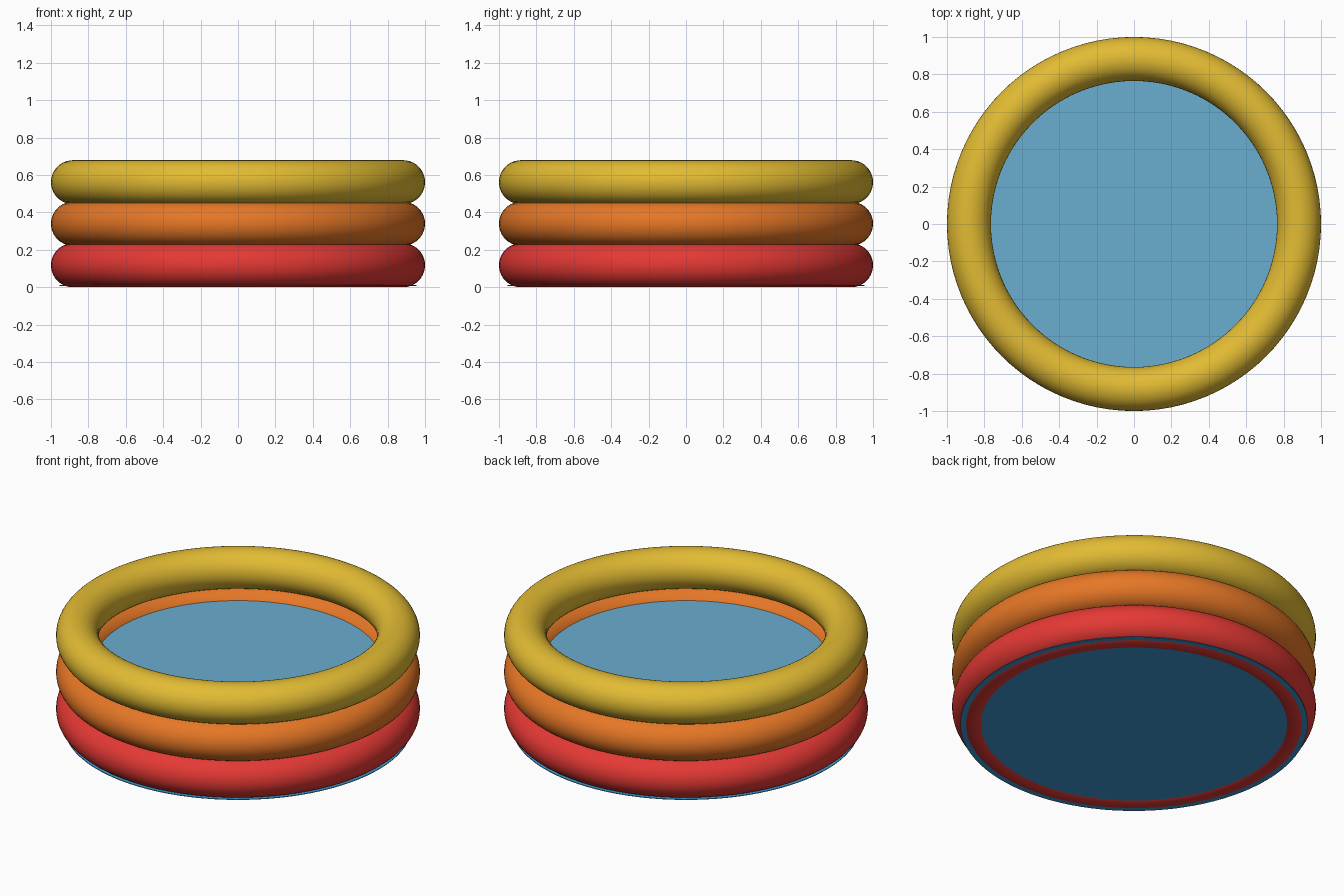
import bpy

cube = bpy.data.objects.get("Cube")
if cube:
    bpy.data.objects.remove(cube, do_unlink=True)


def srgb(*rgb):
    """Convert 0-255 display values to a linear colour."""
    return tuple((c / 255 / 12.92) if c < 11 else ((c / 255 + 0.055) / 1.055) ** 2.4
                 for c in rgb) + (1.0,)


def material(name, colour):
    mat = bpy.data.materials.new(name)
    mat.use_nodes = True
    mat.diffuse_color = colour
    bsdf = next(n for n in mat.node_tree.nodes if n.type == "BSDF_PRINCIPLED")
    bsdf.inputs["Base Color"].default_value = colour
    return mat


def finish(name, mat):
    obj = bpy.context.object
    obj.name = obj.data.name = name
    obj.data.materials.append(mat)
    bpy.ops.object.shade_smooth_by_angle()
    return obj


def disc(name, radius, bottom, thickness, mat):
    bpy.ops.mesh.primitive_cylinder_add(
        vertices=96, radius=radius, depth=thickness,
        location=(0, 0, bottom + thickness / 2))
    return finish(name, mat)


TUBE = 0.1176            # tube radius
RING = 1 - TUBE          # ring centreline radius
STEP = 0.222             # spacing, so neighbouring tubes press together

# Inflated rings, stacked from the ground up
rings = [("bottom_ring", material("red", srgb(229, 57, 52))),
         ("middle_ring", material("orange", srgb(230, 119, 38))),
         ("top_ring", material("yellow", srgb(226, 187, 51)))]
for i, (name, mat) in enumerate(rings):
    bpy.ops.mesh.primitive_torus_add(
        major_segments=96, minor_segments=40, major_radius=RING,
        minor_radius=TUBE, location=(0, 0, TUBE + i * STEP))
    finish(name, mat)

# Thin floor sheet, with the bottom ring bulging slightly through it
disc("floor", 0.955, 0.0074, 0.004, material("floor blue", srgb(62, 155, 213)))

# Water surface, its edge tucked inside the middle ring
disc("water", 0.84, 0.395, 0.01, material("water blue", srgb(106, 174, 207)))
